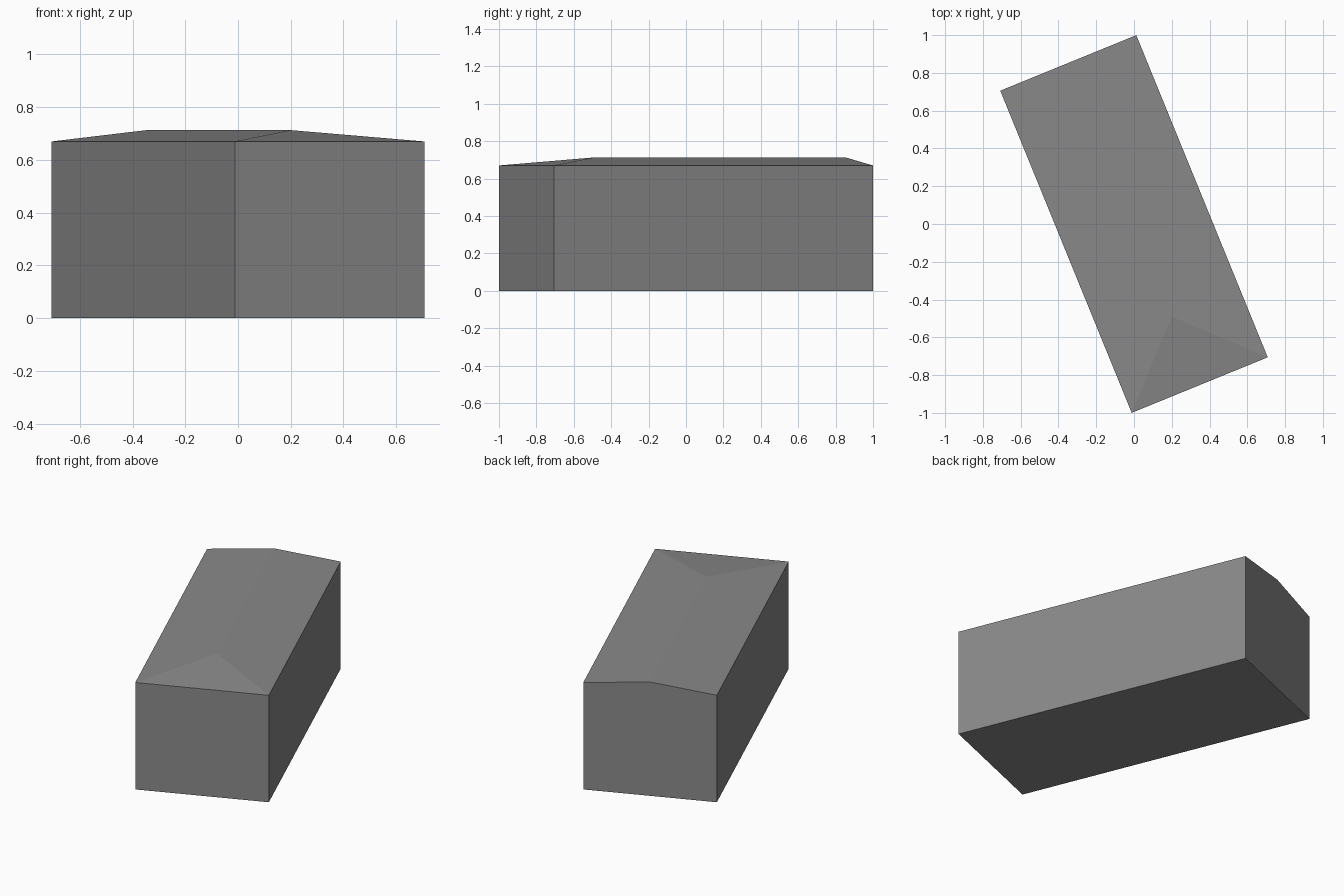
import bpy, bmesh, math
from mathutils import Matrix

cube = bpy.data.objects.get("Cube")
if cube:
    bpy.data.objects.remove(cube, do_unlink=True)

HALF_W, HALF_L = 0.389, 0.921
EAVES, RIDGE = 0.67, 0.713
HIP_Y = -0.529
TURN = math.radians(22.2)

grey = bpy.data.materials.new("plain grey")
grey.use_nodes = True
colour = (0.25, 0.25, 0.25, 1)
grey.diffuse_color = colour
grey.node_tree.nodes["Principled BSDF"].inputs["Base Color"].default_value = colour

# Gabled end profile, extruded along the length of the building
bm = bmesh.new()
profile = [(-HALF_W, 0), (HALF_W, 0), (HALF_W, EAVES), (0, RIDGE), (-HALF_W, EAVES)]
front = [bm.verts.new((x, -HALF_L, z)) for x, z in profile]
cap = bm.faces.new(front)
back = bmesh.ops.extrude_face_region(bm, geom=[cap], use_keep_orig=True)["geom"]
bmesh.ops.translate(bm, verts=[g for g in back if isinstance(g, bmesh.types.BMVert)],
                    vec=(0, 2 * HALF_L, 0))

# Hipped front: split the gable at the eaves and slide its peak back
bmesh.utils.face_split(cap, front[2], front[4])
front[3].co.y = HIP_Y

bmesh.ops.recalc_face_normals(bm, faces=bm.faces)
bm.transform(Matrix.Rotation(TURN, 4, "Z"))
mesh = bpy.data.meshes.new("building")
bm.to_mesh(mesh)
bm.free()
mesh.materials.append(grey)
bpy.context.collection.objects.link(bpy.data.objects.new("building", mesh))
